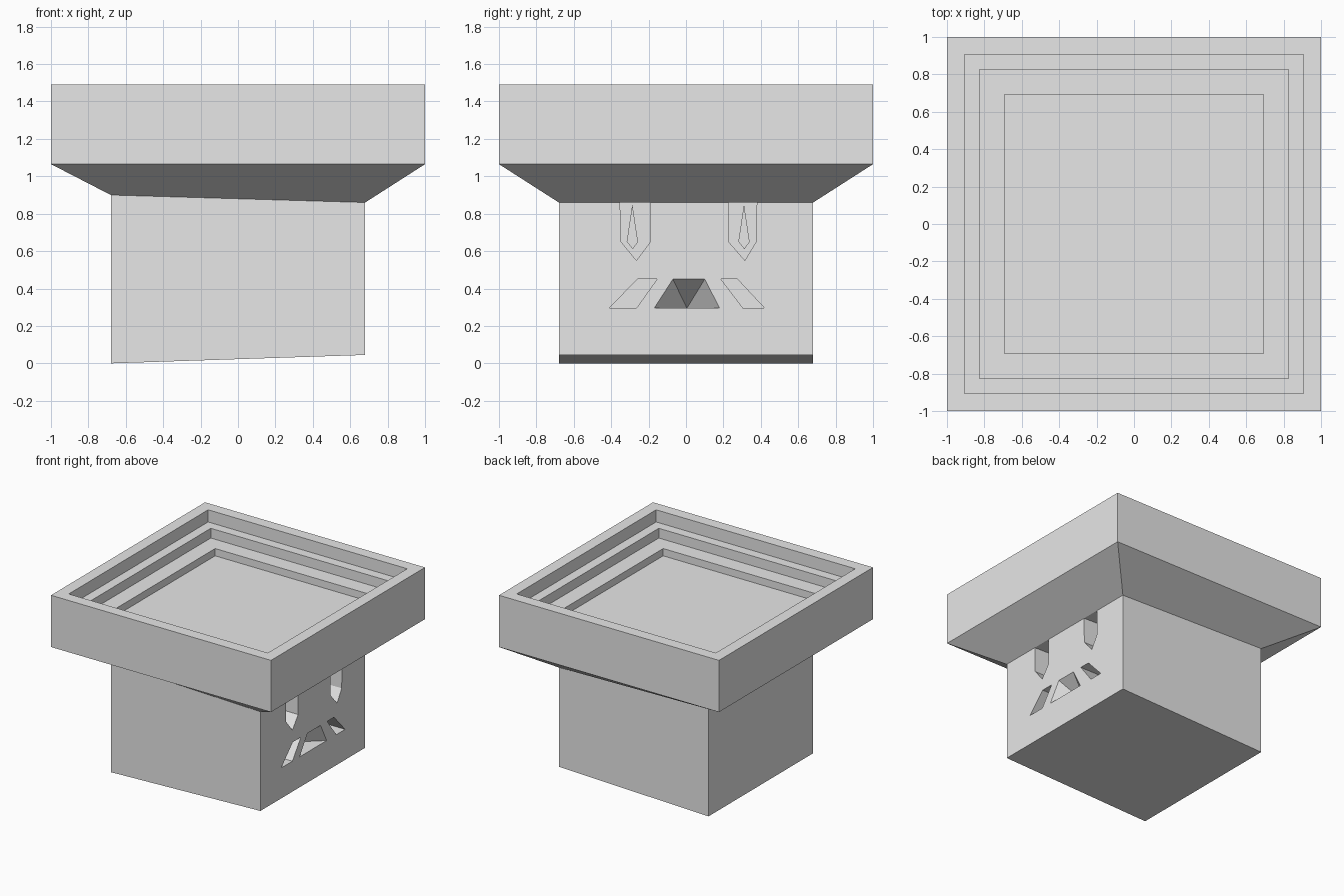
import bpy, bmesh

cube = bpy.data.objects.get("Cube")
if cube:
    bpy.data.objects.remove(cube, do_unlink=True)

grey = bpy.data.materials.new("plain grey")
grey.use_nodes = True
grey.diffuse_color = (0.8, 0.8, 0.8, 1)
grey.node_tree.nodes["Principled BSDF"].inputs["Base Color"].default_value = (0.8, 0.8, 0.8, 1)


def finish(bm, name):
    bmesh.ops.recalc_face_normals(bm, faces=bm.faces)
    mesh = bpy.data.meshes.new(name)
    bm.to_mesh(mesh)
    bm.free()
    mesh.materials.append(grey)
    obj = bpy.data.objects.new(name, mesh)
    bpy.context.scene.collection.objects.link(obj)
    return obj


def loft(bm, rings):
    """Join closed rings of points with walls and cap both ends."""
    loops = [[bm.verts.new(p) for p in ring] for ring in rings]
    for a, b in zip(loops, loops[1:]):
        for i in range(len(a)):
            j = (i + 1) % len(a)
            bm.faces.new((a[i], a[j], b[j], b[i]))
    bm.faces.new(loops[0])
    bm.faces.new(loops[-1])


def square(half, z_low_x, z_high_x=None):
    """Square ring, optionally tilted along x."""
    z2 = z_low_x if z_high_x is None else z_high_x
    return [(-half, -half, z_low_x), (half, -half, z2),
            (half, half, z2), (-half, half, z_low_x)]


def prism(bm, outline, x_in, x_out):
    loft(bm, [[(x, y, z) for y, z in outline] for x in (x_in, x_out)])


SIDE = 0.68      # carved face
FLOOR = 0.48     # depth of the carving
OUT = 0.8

# Square body with sloping top and bottom
bm = bmesh.new()
loft(bm, [square(SIDE, 0, 0.045), square(SIDE, 0.9, 0.86)])
body = finish(bm, "body")

# Flared basin with a stepped hollow
bm = bmesh.new()
loft(bm, [square(SIDE, 0.9, 0.86), square(1, 1.065), square(1, 1.49),
          square(0.905, 1.49), square(0.905, 1.39),
          square(0.825, 1.39), square(0.825, 1.31),
          square(0.692, 1.31), square(0.692, 1.25)])
finish(bm, "stepped_basin")

# Cutter for the eyes and mouth
bm = bmesh.new()
eyes = [
    [(-0.355, 0.95), (-0.347, 0.65), (-0.265, 0.55), (-0.19, 0.65), (-0.19, 0.95)],
    [(0.225, 0.95), (0.228, 0.65), (0.315, 0.55), (0.375, 0.65), (0.38, 0.95)],
]
mouth_ends = [
    [(-0.41, 0.295), (-0.265, 0.295), (-0.155, 0.45), (-0.26, 0.45)],
    [(0.305, 0.295), (0.42, 0.295), (0.275, 0.45), (0.187, 0.45)],
]
for outline in eyes + mouth_ends:
    prism(bm, outline, FLOOR, OUT)

# Middle of the mouth narrows to a point at the back
middle = [(-0.17, 0.295), (0.18, 0.295), (0.1, 0.45), (-0.07, 0.45)]
near = [bm.verts.new((SIDE, y, z)) for y, z in middle]
front = [bm.verts.new((OUT, y, z)) for y, z in middle]
tip = bm.verts.new((FLOOR, 0.005, 0.295))
for i in range(4):
    j = (i + 1) % 4
    bm.faces.new((near[i], near[j], tip))
    bm.faces.new((near[i], near[j], front[j], front[i]))
bm.faces.new(front)
cutter = finish(bm, "face_cutter")
cutter.hide_render = True

# Carve the body, then drop the cutter
mod = body.modifiers.new("carve", "BOOLEAN")
mod.operation = "DIFFERENCE"
mod.solver = "EXACT"
mod.object = cutter
graph = bpy.context.evaluated_depsgraph_get()
carved = bpy.data.meshes.new_from_object(body.evaluated_get(graph))
body.modifiers.clear()
body.data = carved
bpy.data.objects.remove(cutter, do_unlink=True)

# Pointed pupils at the back of the eyes
for name, y in (("right_pupil", -0.287), ("left_pupil", 0.31)):
    bm = bmesh.new()
    prism(bm, [(y, 0.85), (y - 0.03, 0.65), (y + 0.003, 0.61), (y + 0.03, 0.65)],
          FLOOR - 0.01, FLOOR + 0.02)
    finish(bm, name)
